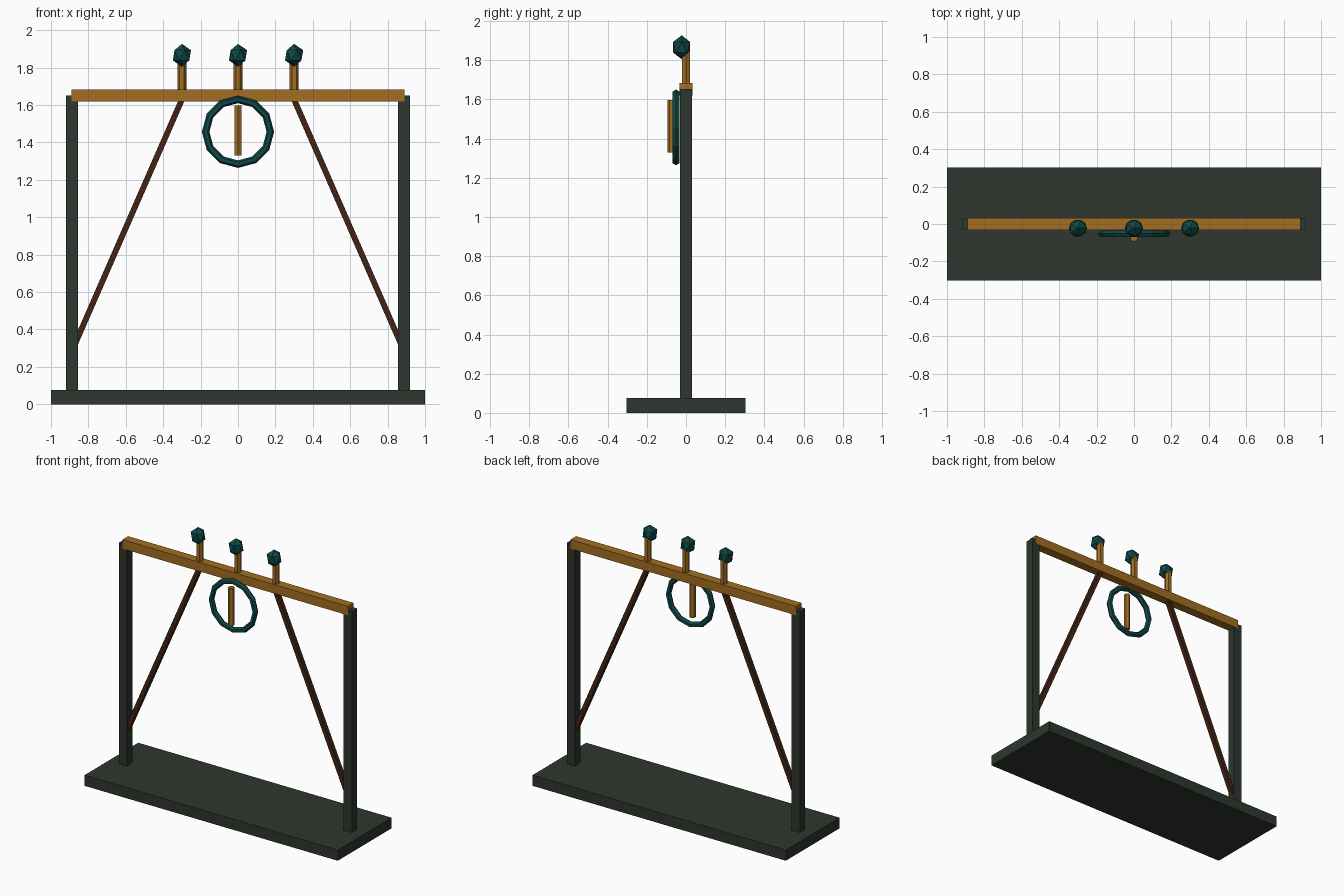
import bpy, math
from mathutils import Vector

if "Cube" in bpy.data.objects:
    bpy.data.objects.remove(bpy.data.objects["Cube"])


def material(name, r, g, b):
    lin = [((c / 255 + 0.055) / 1.055) ** 2.4 for c in (r, g, b)]
    m = bpy.data.materials.new(name)
    m.diffuse_color = (*lin, 1)
    m.use_nodes = True
    m.node_tree.nodes["Principled BSDF"].inputs["Base Color"].default_value = m.diffuse_color
    return m


IRON = material("dark_green_grey", 46, 54, 46)
GOLD = material("golden_brown", 162, 109, 33)
TEAL = material("dark_teal", 14, 72, 70)
WOOD = material("dark_brown", 66, 36, 19)


def finish(name, mat):
    ob = bpy.context.object
    ob.name = name
    ob.data.materials.append(mat)
    return ob


def box(name, loc, size, mat, tilt=0):
    bpy.ops.mesh.primitive_cube_add(size=1, location=loc, rotation=(0, tilt, 0))
    ob = finish(name, mat)
    ob.scale = size
    return ob


def rod(name, x, y, z0, z1, r, mat, turn=0):
    bpy.ops.mesh.primitive_cylinder_add(vertices=6, radius=r, depth=z1 - z0,
                                        location=(x, y, (z0 + z1) / 2),
                                        rotation=(0, 0, turn))
    return finish(name, mat)


# base slab and crossbeam
box("base", (0, 0, 0.038), (2, 0.606, 0.076), IRON)
box("crossbeam", (0, 0, 1.651), (1.78, 0.064, 0.064), GOLD)

# posts and diagonal braces, mirrored left and right
for side, s in (("left", -1), ("right", 1)):
    box(side + "_post", (s * 0.888, 0, 0.861), (0.064, 0.061, 1.582), IRON)
    a, b = Vector((s * 0.88, 0, 0.303)), Vector((s * 0.293, 0, 1.645))
    d = b - a
    box(side + "_brace", (a + b) / 2, (0.031, 0.031, d.length), WOOD,
        math.atan2(d.x, d.z))

# three pegs with faceted knobs
for i, x in enumerate((-0.3, 0, 0.3), 1):
    rod(f"peg_{i}", x, 0, 1.66, 1.848, 0.024, GOLD, math.pi / 2)
    bpy.ops.mesh.primitive_ico_sphere_add(subdivisions=1, radius=0.061,
                                          location=(x, -0.022, 1.866))
    knob = finish(f"knob_{i}", TEAL)
    knob.scale = (0.89, 0.84, 1)

# hanging ring and the striker in front of it
bpy.ops.mesh.primitive_torus_add(major_segments=12, minor_segments=6,
                                 major_radius=0.173, minor_radius=0.02,
                                 location=(0, -0.051, 1.457),
                                 rotation=(math.pi / 2, 0, 0))
finish("ring", TEAL)
rod("striker", 0, -0.074, 1.33, 1.597, 0.021, GOLD)
